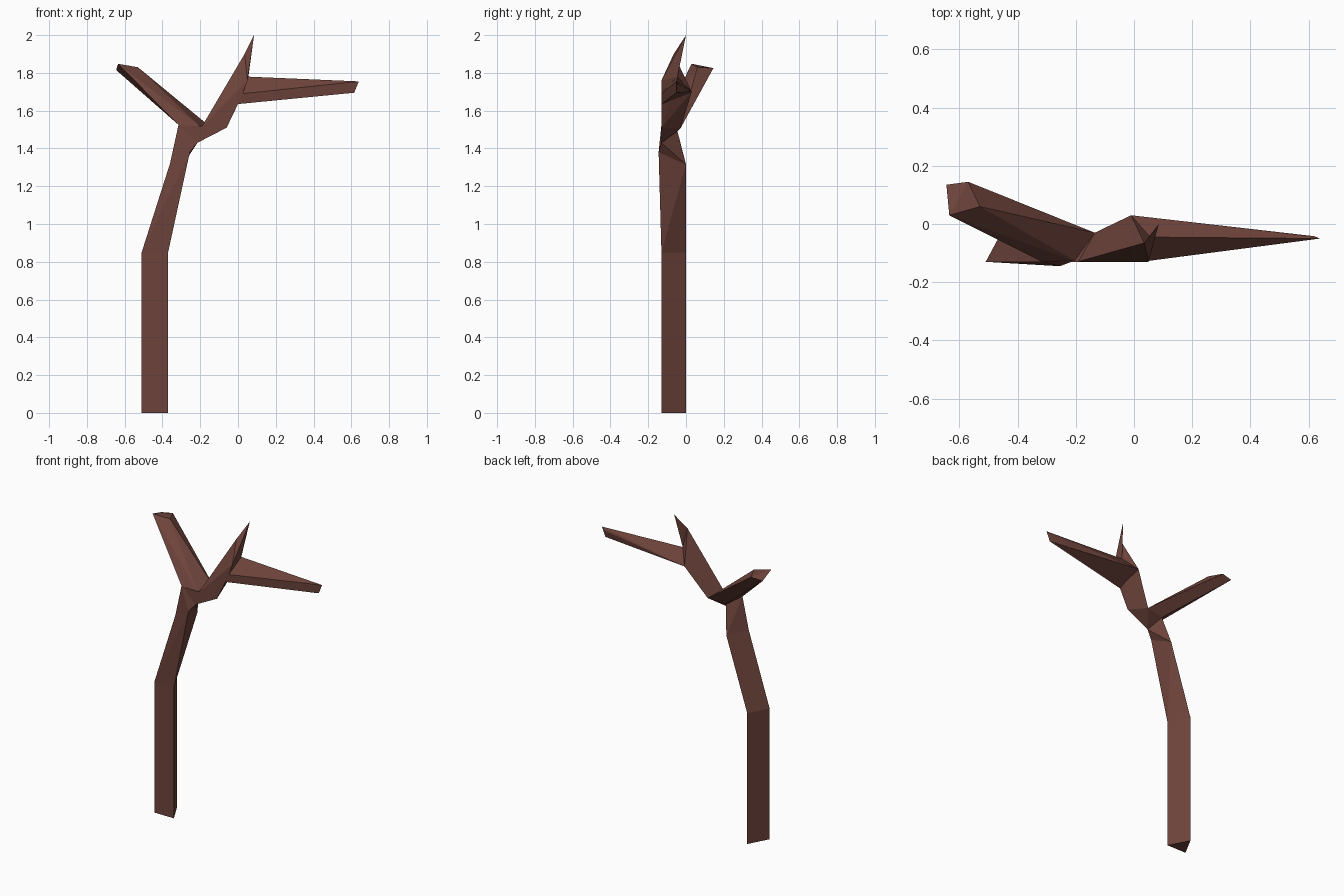
import bpy, bmesh

if "Cube" in bpy.data.objects:
    bpy.data.objects.remove(bpy.data.objects["Cube"])

bark = bpy.data.materials.new("brown_bark")
bark.diffuse_color = (0.155, 0.057, 0.044, 1)
bark.use_nodes = True
bark.node_tree.nodes["Principled BSDF"].inputs["Base Color"].default_value = bark.diffuse_color


def hull(name, points, *joints):
    """Flat-faced limb wrapped round its corner points, left open at joints."""
    bm = bmesh.new()
    verts = [bm.verts.new(p) for p in points]
    bmesh.ops.convex_hull(bm, input=verts)
    bmesh.ops.recalc_face_normals(bm, faces=bm.faces)
    lookup = {v: p for v, p in zip(verts, points) if v.is_valid}
    inner = [f for f in bm.faces
             if any(all(lookup[v] in j for v in f.verts) for j in joints)]
    bmesh.ops.delete(bm, geom=inner, context='FACES')
    loose = [v for v in bm.verts if not v.link_faces]
    bmesh.ops.delete(bm, geom=loose, context='VERTS')
    me = bpy.data.meshes.new(name)
    bm.to_mesh(me)
    bm.free()
    me.materials.append(bark)
    ob = bpy.data.objects.new(name, me)
    bpy.context.collection.objects.link(ob)


# Trunk: three-sided rings from the ground to the fork
def tri(z):
    return [(-0.51, -0.13, z), (-0.37, -0.13, z), (-0.44, 0.0, z)]


base, knee = tri(0), tri(0.85)
neck = [(-0.36, -0.13, 1.32), (-0.255, -0.145, 1.38), (-0.29, 0.0, 1.315)]
fork = [(-0.315, -0.13, 1.525), (-0.215, -0.13, 1.43), (-0.255, -0.045, 1.49)]
hull("trunk_lower", base + knee, knee)
hull("trunk_middle", knee + neck, knee, neck)
hull("trunk_upper", neck + fork, neck, fork)

# Fork: joins trunk, left branch and right limb
crotch = (-0.195, -0.13, 1.51)
back = (-0.135, -0.03, 1.505)
under = (-0.06, -0.13, 1.51)
left_ring = [fork[0], crotch, back, fork[2]]
limb_ring = [crotch, back, under]
hull("fork", fork + limb_ring, fork, left_ring, limb_ring)

# Left branch: four-sided with a blunt end
left_end = [(-0.645, 0.135, 1.815), (-0.635, 0.03, 1.848),
            (-0.53, 0.06, 1.83), (-0.57, 0.145, 1.825)]
hull("left_branch", left_ring + left_end, left_ring)

# Right limb, rising to a spike and a side branch
shoulder = (0.055, -0.045, 1.78)
right_ring = [(0.0, -0.13, 1.635), (0.025, -0.13, 1.69), shoulder,
              (-0.01, 0.03, 1.70)]
spike_ring = [(0.05, -0.13, 1.76), (0.035, -0.065, 1.90), shoulder]
hull("right_limb", limb_ring + right_ring + spike_ring[:2],
     limb_ring, right_ring, spike_ring)
hull("top_spike", spike_ring + [(0.085, 0.0, 2.0)], spike_ring)
right_end = [(0.64, -0.05, 1.755), (0.615, -0.05, 1.695), (0.62, -0.042, 1.74)]
hull("right_branch", right_ring + right_end, right_ring)
